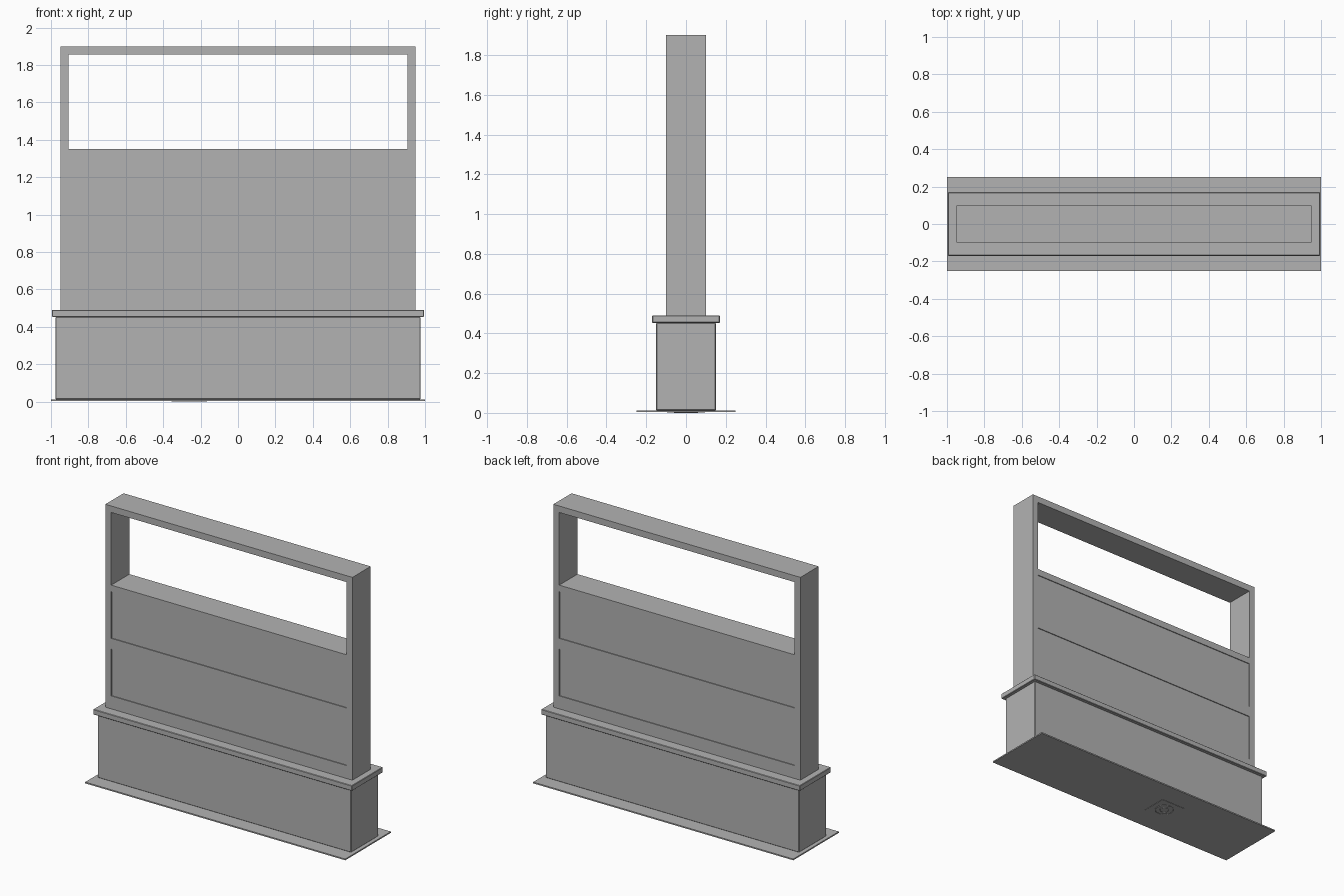
import bpy
import math

default_cube = bpy.data.objects.get("Cube")
if default_cube:
    bpy.data.objects.remove(default_cube, do_unlink=True)

# One flat grey for the whole piece
grey = bpy.data.materials.new("plain grey")
grey.use_nodes = True
colour = (0.45, 0.45, 0.45, 1)
grey.diffuse_color = colour
grey.node_tree.nodes["Principled BSDF"].inputs["Base Color"].default_value = colour


def box(name, half_x, half_y, low, high, x=0, y=0, bevel=0):
    """Box given by half widths and its bottom and top heights."""
    bpy.ops.mesh.primitive_cube_add(size=2, location=(x, y, (low + high) / 2))
    ob = bpy.context.object
    ob.name = name
    ob.scale = (half_x, half_y, (high - low) / 2)
    bpy.ops.object.transform_apply(location=False, rotation=False, scale=True)
    ob.data.materials.append(grey)
    if bevel:
        mod = ob.modifiers.new("soft edge", "BEVEL")
        mod.width = bevel
        mod.segments = 1
    return ob


def cut(target, cutter):
    """Subtract the cutter from the target, then discard the cutter."""
    mod = target.modifiers.new("cut", "BOOLEAN")
    mod.operation = "DIFFERENCE"
    mod.solver = "EXACT"
    mod.object = cutter
    bpy.context.view_layer.objects.active = target
    bpy.ops.object.modifier_apply(modifier=mod.name)
    bpy.data.objects.remove(cutter, do_unlink=True)


# Foot, plinth and ledge
box("floor_plate", 1.0, 0.25, 0.004, 0.013)
box("plinth", 0.975, 0.15, 0.013, 0.453, bevel=0.003)
box("ledge", 0.995, 0.17, 0.453, 0.49, bevel=0.003)

# Upright frame with an open window on top
frame = box("upright_frame", 0.95, 0.1, 0.49, 1.9)
cut(frame, box("window_cutter", 0.905, 0.3, 1.35, 1.855))

# Two shallow recessed panels on the front and on the back
recess = 0.006
for low in (0.58, 0.98):
    for side in (-1, 1):
        cut(frame, box("panel_cutter", 0.905, 0.05, low, low + 0.325,
                       y=side * (0.15 - recess)))

# Small fitting under the floor plate
fitting_x = -0.26
box("fitting_plate", 0.095, 0.095, 0.002, 0.005, x=fitting_x)
for name, radius, tube in (("fitting_ring", 0.06, 0.002), ("fitting_hub", 0.03, 0.002)):
    bpy.ops.mesh.primitive_torus_add(
        major_radius=radius, minor_radius=tube, major_segments=32,
        minor_segments=8, location=(fitting_x, 0, tube))
    ring = bpy.context.object
    ring.name = name
    ring.data.materials.append(grey)
    bpy.ops.object.shade_smooth_by_angle(angle=math.radians(60))
